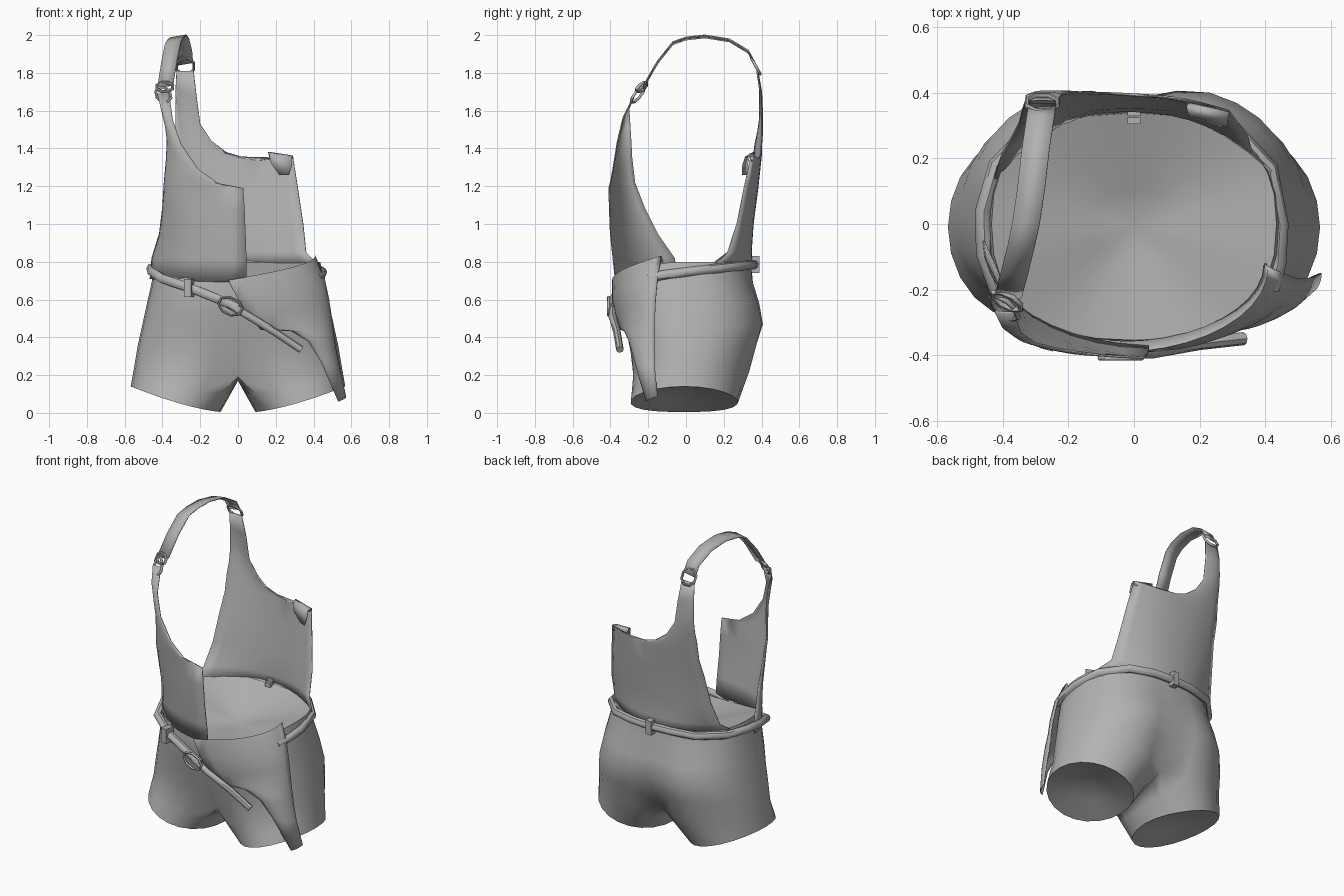
import bpy, bmesh, math
from mathutils import Vector

old = bpy.data.objects.get("Cube")
if old:
    bpy.data.objects.remove(old)

grey = bpy.data.materials.new("grey cloth")
grey.use_nodes = True
COLOUR = (0.45, 0.45, 0.45, 1)
grey.diffuse_color = COLOUR
grey.node_tree.nodes["Principled BSDF"].inputs["Base Color"].default_value = COLOUR
grey.node_tree.nodes["Principled BSDF"].inputs["Roughness"].default_value = 0.8


def finish(ob, angle=45):
    """Give the part its material and smooth shading."""
    ob.data.materials.clear()
    ob.data.materials.append(grey)
    bpy.ops.object.select_all(action='DESELECT')
    ob.select_set(True)
    bpy.context.view_layer.objects.active = ob
    bpy.ops.object.shade_smooth_by_angle(angle=math.radians(angle))
    return ob


def loft(name, rows, closed=False, thick=0.0):
    """Skin a list of point rows into a sheet or tube."""
    bm = bmesh.new()
    grid = [[bm.verts.new(p) for p in r] for r in rows]
    for a, b in zip(grid, grid[1:]):
        n = len(a)
        for i in range(n if closed else n - 1):
            j = (i + 1) % n
            bm.faces.new((a[i], a[j], b[j], b[i]))
    bmesh.ops.recalc_face_normals(bm, faces=bm.faces)
    me = bpy.data.meshes.new(name)
    bm.to_mesh(me)
    bm.free()
    ob = bpy.data.objects.new(name, me)
    bpy.context.collection.objects.link(ob)
    if thick:
        m = ob.modifiers.new("thickness", 'SOLIDIFY')
        m.thickness, m.offset = thick, 0
    return finish(ob)


def wrap(side, front, n=10):
    """Quarter-ellipse row from the hip side round to the front."""
    out = []
    for i in range(n + 1):
        s = i / n
        a = s * math.pi / 2
        out.append((side[0] + (front[0] - side[0]) * (1 - math.cos(a)),
                    side[1] + (front[1] - side[1]) * math.sin(a),
                    side[2] + (front[2] - side[2]) * s))
    return out


# Shorts: half rings down the trunk, then a full leg loop, mirrored
N = 16


def half_ring(zf, zs, zb, rx, yf, yb, cf, cb):
    pts = []
    for i in range(N + 1):
        t = math.pi * i / N
        c = math.cos(t)
        x = 0 if i in (0, N) else rx * math.sin(t) ** 0.82
        crease = math.exp(-(x / 0.13) ** 2)
        if c > 0:
            y, z = -yf * abs(c) ** 0.82 * (1 - cf * crease), zs + (zf - zs) * c * c
        else:
            y, z = yb * abs(c) ** 0.82 * (1 - cb * crease), zs + (zb - zs) * c * c
        pts.append(Vector((x, y, z)))
    return pts


trunk = [half_ring(*r) for r in (
    (.69, .80, .80, .435, .355, .345, 0, 0),
    (.62, .70, .70, .455, .36, .36, 0, .02),
    (.53, .58, .58, .482, .345, .405, 0, .07),
    (.43, .46, .47, .508, .32, .43, .02, .11),
    (.32, .36, .36, .53, .305, .40, .07, .17),
    (.19, .27, .21, .545, .30, .36, .28, .32))]
# Cloth floor sagging inside the waist
floor_rows = [[p.lerp(Vector((0, 0, .67)), f) for p in trunk[0]] for f in (1, .7, .35)]

INNER = 5
top_loop = list(trunk[-1])
for k in range(1, INNER + 1):
    s = k / (INNER + 1)
    p = trunk[-1][-1].lerp(trunk[-1][0], s)
    top_loop.append(p - Vector((0, 0, 0.03 * math.sin(math.pi * s))))

hem = []
for d in [-130 + 260 * i / N for i in range(N + 1)] + [130 + 100 * k / (INNER + 1) for k in range(1, INNER + 1)]:
    a = math.radians(d)
    x, y = .33 + .238 * math.cos(a), -.01 + .285 * math.sin(a)
    hem.append(Vector((x, y, .005 + .135 * ((x - .09) / .478) ** 1.4)))
mid = [a.lerp(b, .5) for a, b in zip(top_loop, hem)]
# Leg closures rise gently to the middle
closure = [[p.lerp(Vector((.33, -.01, .115)), f) for p in hem] for f in (.12, .55, 1)]

trunk_ob = loft("shorts_trunk", floor_rows + trunk)
legs_ob = loft("shorts_legs", [top_loop, mid, hem] + closure, closed=True)
bpy.ops.object.select_all(action='DESELECT')
legs_ob.select_set(True)
trunk_ob.select_set(True)
bpy.context.view_layer.objects.active = trunk_ob
bpy.ops.object.join()
trunk_ob.name = "shorts"
bm = bmesh.new()
bm.from_mesh(trunk_ob.data)
bmesh.ops.remove_doubles(bm, verts=bm.verts, dist=0.0005)
# Join the innermost floor row across to the waist edge
bmesh.ops.recalc_face_normals(bm, faces=bm.faces)
bm.to_mesh(trunk_ob.data)
bm.free()
mirror = trunk_ob.modifiers.new("mirror", 'MIRROR')
mirror.use_clip = True
finish(trunk_ob, 70)

# Front bib on the right half, rising to the shoulder strap
bib = [((-.465, -.04, .71), (.045, -.372, .69)),
       ((-.455, -.06, .82), (.045, -.385, .81)),
       ((-.415, -.15, .95), (.04, -.40, .95)),
       ((-.398, -.22, 1.09), (.035, -.405, 1.08)),
       ((-.39, -.27, 1.22), (.028, -.408, 1.19)),
       ((-.378, -.285, 1.35), (-.10, -.40, 1.21)),
       ((-.375, -.29, 1.45), (-.21, -.385, 1.29)),
       ((-.385, -.295, 1.53), (-.30, -.365, 1.42)),
       ((-.405, -.30, 1.61), (-.345, -.335, 1.55)),
       ((-.425, -.265, 1.69), (-.365, -.27, 1.69))]
loft("front_bib", [wrap(a, b) for a, b in bib], thick=.006)

# Back panel with the shoulder rising on the right
back = [((-.44, .10, .76), .35, (.42, .16, .79)),
        ((-.40, .22, .85), .345, (.36, .22, .85)),
        ((-.37, .27, 1.0), .355, (.345, .27, 1.0)),
        ((-.35, .31, 1.18), .38, (.315, .31, 1.2)),
        ((-.34, .35, 1.30), .395, (.29, .345, 1.36)),
        ((-.335, .365, 1.42), .40, (.10, .385, 1.335)),
        ((-.33, .38, 1.49), .40, (-.05, .395, 1.37)),
        ((-.33, .39, 1.56), .405, (-.14, .40, 1.44)),
        ((-.33, .39, 1.62), .405, (-.20, .40, 1.53)),
        ((-.33, .39, 1.71), .40, (-.22, .395, 1.68)),
        ((-.325, .375, 1.81), .38, (-.235, .375, 1.81))]
rows = []
for a, ym, b in back:
    row = []
    for i in range(13):
        s = i / 12
        p = Vector(a).lerp(Vector(b), s)
        k = abs(2 * s - 1) ** 2.3
        p.y = ym + (p.y - ym) * k
        row.append(p)
    rows.append(row)
loft("back_panel", rows, thick=.006)

# Folded tab at the left top corner of the back panel
loft("back_tab", [[(.17, .37, 1.34), (.29, .345, 1.33)],
                  [(.16, .36, 1.38), (.29, .34, 1.36)],
                  [(.165, .34, 1.37), (.285, .315, 1.355)],
                  [(.175, .325, 1.32), (.285, .30, 1.31)],
                  [(.22, .325, 1.26), (.27, .30, 1.26)]], thick=.006)

# Left half of the bib folded down, with its strap hanging
flap = [((.40, -.12, .80), (-.04, -.36, .68)),
        ((.41, -.13, .83), (-.05, -.39, .70)),
        ((.455, -.15, .72), (0, -.39, .60)),
        ((.48, -.16, .60), (.06, -.37, .51)),
        ((.495, -.165, .50), (.12, -.345, .44)),
        ((.505, -.165, .42), (.28, -.325, .435)),
        ((.515, -.165, .35), (.37, -.30, .38)),
        ((.535, -.165, .24), (.44, -.27, .27)),
        ((.57, -.15, .085), (.53, -.21, .06))]
loft("folded_flap", [wrap(a, b) for a, b in flap], thick=.006)

# Shoulder strap
path = [(-.28, .365, 1.85), (-.285, .33, 1.915), (-.30, .23, 1.975), (-.315, .10, 1.996),
        (-.33, 0, 1.985), (-.345, -.07, 1.96), (-.365, -.15, 1.86), (-.385, -.225, 1.73)]
loft("shoulder_strap", [[(x - .042, y, z - .01), (x + .042, y, z + .004)] for x, y, z in path], thick=.006)


def tube(name, pts, radius, cyclic=False):
    """Round cord along a path."""
    cu = bpy.data.curves.new(name, 'CURVE')
    cu.dimensions, cu.bevel_depth, cu.bevel_resolution = '3D', radius, 2
    cu.use_fill_caps = True
    sp = cu.splines.new('POLY')
    sp.points.add(len(pts) - 1)
    for p, q in zip(sp.points, pts):
        p.co = (*q, 1)
    sp.use_cyclic_u = cyclic
    ob = bpy.data.objects.new(name, cu)
    bpy.context.collection.objects.link(ob)
    bpy.ops.object.select_all(action='DESELECT')
    ob.select_set(True)
    bpy.context.view_layer.objects.active = ob
    bpy.ops.object.convert(target='MESH')
    return finish(bpy.context.view_layer.objects.active)


# Belt slung round the waist, its tail crossing the front
tube("belt", [(.42, -.2, .715), (.44, -.12, .73), (.447, 0, .745), (.415, .17, .765), (.29, .305, .78),
              (.14, .35, .785), (0, .36, .785), (-.14, .35, .785), (-.29, .315, .78), (-.42, .18, .77),
              (-.46, .04, .765), (-.458, -.09, .75), (-.40, -.255, .71), (-.25, -.35, .66),
              (-.10, -.38, .60), (0, -.385, .555)], .025)
tube("belt_tail", [(-.05, -.39, .575), (.06, -.39, .51), (.20, -.365, .425), (.335, -.35, .335)], .02)


def frame(name, centre, u, v, radius):
    """Eight-sided metal ring spanned by two half axes."""
    c, u, v = Vector(centre), Vector(u), Vector(v)
    pts = [c + u * math.cos(a) + v * math.sin(a) for a in [math.pi * (i + .5) / 4 for i in range(8)]]
    tube(name, pts, radius, cyclic=True)


frame("belt_buckle", (-.04, -.41, .565), (.06, 0, -.03), (.022, 0, .04), .007)
frame("strap_ring_back", (-.28, .37, 1.835), (.05, 0, 0), (0, -.025, .045), .008)
frame("strap_ring_front", (-.395, -.255, 1.685), (.04, -.02, 0), (-.01, .03, .042), .008)
frame("strap_slider", (-.388, -.235, 1.725), (.045, -.02, 0), (0, .02, .025), .009)

# Belt loops: location, turn about z, size
for name, loc, turn, size in (("loop_front", (-.26, -.355, .66), -.25, (.04, .06, .095)),
                              ("loop_back", (0, .36, .785), 0, (.04, .06, .09)),
                              ("loop_inside", (0, .315, .80), 0, (.04, .02, .03))):
    bpy.ops.mesh.primitive_cube_add(size=1, location=loc, rotation=(0, 0, turn))
    ob = bpy.context.object
    ob.name = name
    ob.scale = size
    finish(ob, 30)
